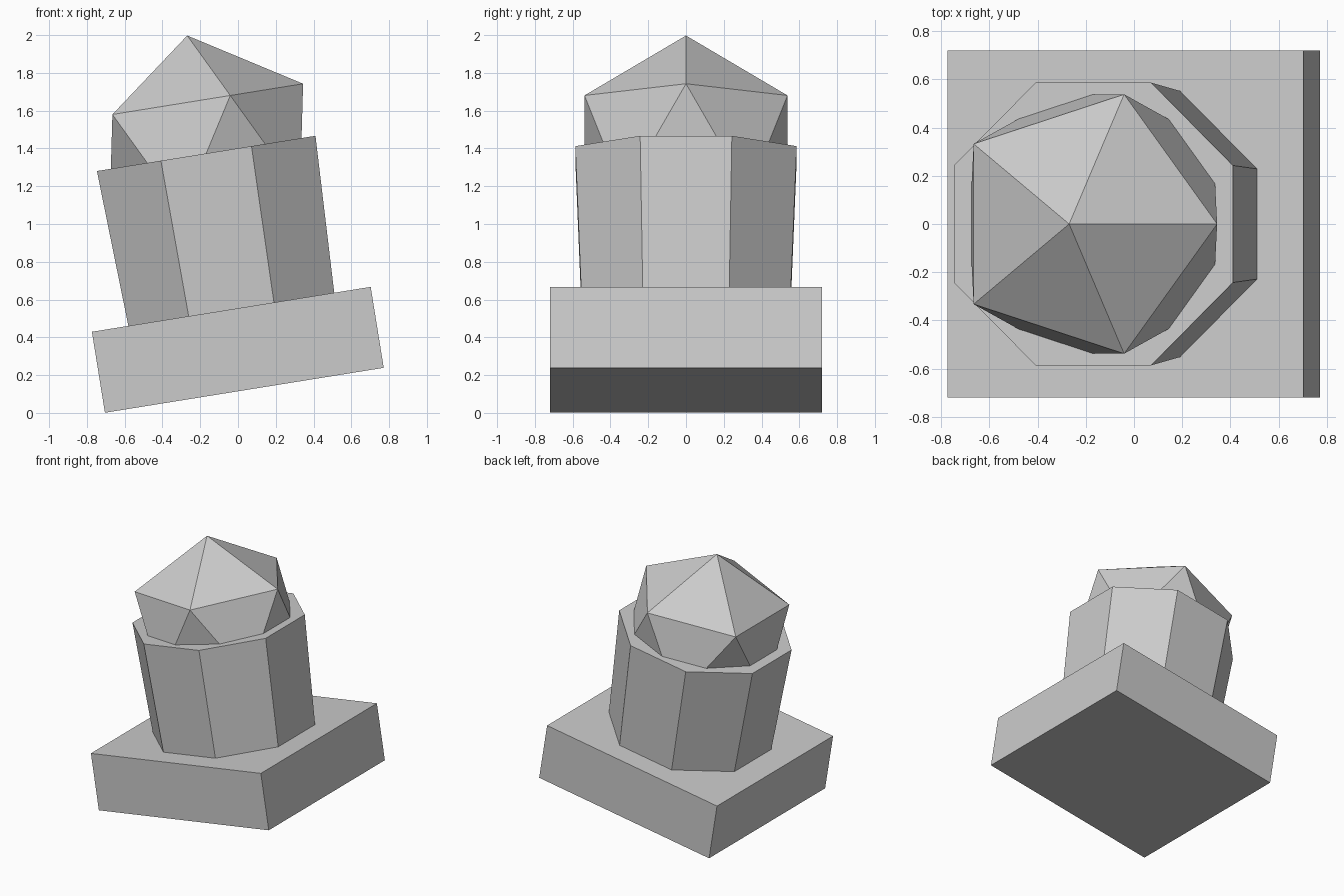
import bpy, math
from mathutils import Matrix, Vector

if "Cube" in bpy.data.objects:
    bpy.data.objects.remove(bpy.data.objects["Cube"])

TILT = Matrix.Rotation(math.radians(-9.15), 4, 'Y')
FOOT = Vector((-0.001, 0, 0.334))  # centre of the base slab

grey = bpy.data.materials.new("stone grey")
grey.diffuse_color = (0.6, 0.6, 0.6, 1)
grey.use_nodes = True
grey.node_tree.nodes["Principled BSDF"].inputs["Base Color"].default_value = grey.diffuse_color


def place(name, height):
    """Name the active part, and set it on the tilted axis at a height above the slab centre."""
    ob = bpy.context.object
    ob.name = name
    ob.matrix_world = Matrix.Translation(FOOT) @ TILT @ Matrix.Translation((0, 0, height)) @ ob.matrix_basis
    ob.data.materials.append(grey)
    return ob


# Square base slab
bpy.ops.mesh.primitive_cube_add(size=1)
slab = place("base_slab", 0)
slab.data.transform(Matrix.Diagonal((1.495, 1.44, 0.434, 1)))

# Eight-sided column, slightly wider at the top
flat = math.cos(math.pi / 8)
bpy.ops.mesh.primitive_cone_add(vertices=8, radius1=0.552 / flat, radius2=0.586 / flat, depth=0.836)
column = place("column", 0.217 + 0.418)
column.data.transform(Matrix.Rotation(math.pi / 8, 4, 'Z'))

# Twenty-sided ball, half sunk in the column
bpy.ops.mesh.primitive_ico_sphere_add(subdivisions=1, radius=0.632)
place("faceted_ball", 0.217 + 0.836)
